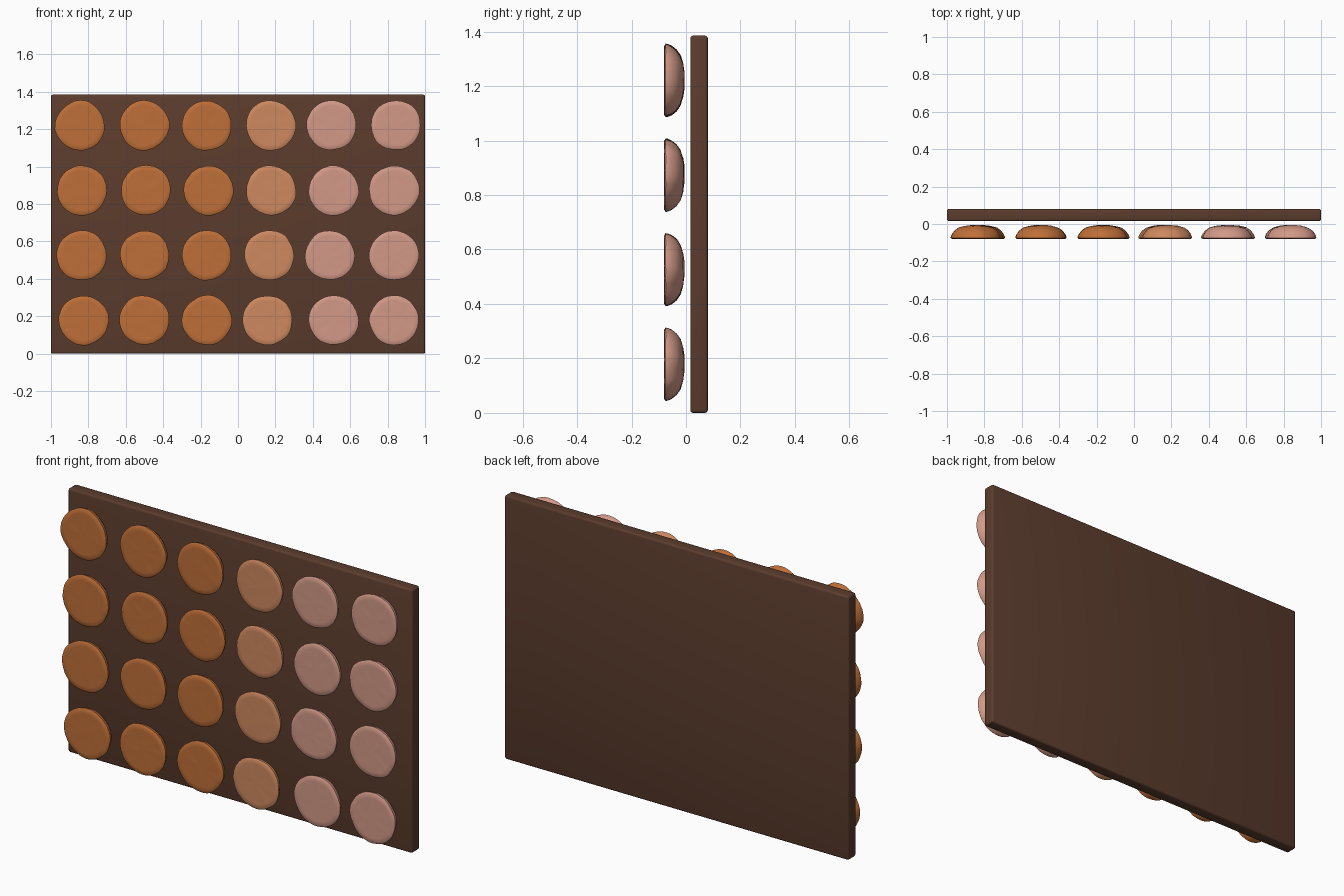
import bpy
import bmesh
import math
from mathutils import Vector, noise

cube = bpy.data.objects.get("Cube")
if cube:
    bpy.data.objects.remove(cube)


def make_material(name, rgb):
    mat = bpy.data.materials.new(name)
    mat.use_nodes = True
    colour = (*rgb, 1)
    mat.diffuse_color = colour
    shader = mat.node_tree.nodes["Principled BSDF"]
    shader.inputs["Base Color"].default_value = colour
    shader.inputs["Roughness"].default_value = 0.8
    return mat


wood = make_material("dark brown", (0.105, 0.045, 0.026))
caramel = make_material("caramel", (0.52, 0.16, 0.04))
tan = make_material("tan", (0.62, 0.25, 0.115))
pink = make_material("pale pink", (0.65, 0.32, 0.245))

HEIGHT = 1.385
FRONT = -0.08
SEGMENTS = 48

# Dome outline as (radius, y), from the flat front face to the crown at the back
PROFILE = [(0.035, FRONT), (0.07, FRONT), (0.105, FRONT), (0.126, FRONT),
           (0.133, -0.075), (0.132, -0.068), (0.126, -0.053), (0.112, -0.035),
           (0.09, -0.02), (0.06, -0.011), (0.03, -0.007)]


def add_object(name, bm, mat):
    mesh = bpy.data.meshes.new(name)
    bmesh.ops.recalc_face_normals(bm, faces=bm.faces)
    bm.to_mesh(mesh)
    bm.free()
    mesh.materials.append(mat)
    obj = bpy.data.objects.new(name, mesh)
    bpy.context.collection.objects.link(obj)
    return obj


def smooth(obj):
    bpy.ops.object.select_all(action="DESELECT")
    obj.select_set(True)
    bpy.context.view_layer.objects.active = obj
    bpy.ops.object.shade_smooth_by_angle(angle=math.radians(40))


def make_biscuit(name, x, z, mat, seed):
    bm = bmesh.new()
    offset = Vector((seed * 7.3, seed * 3.1, seed * 1.7))
    rings = []
    for radius, y in PROFILE:
        ring = []
        for i in range(SEGMENTS):
            angle = math.tau * i / SEGMENTS
            direction = Vector((math.cos(angle), 0, math.sin(angle)))
            # Broad lumps plus a slightly ragged rim
            lump = noise.noise(direction * 1.3 + offset)
            ragged = noise.noise(direction * 9 + offset)
            p = direction * radius * (1 + 0.045 * lump + 0.015 * ragged)
            dent = noise.noise(p * 18 + offset)
            p.y = y + (0.003 * dent if y > -0.06 else 0.002 * abs(dent))
            ring.append(bm.verts.new(p + Vector((x, 0, z))))
        rings.append(ring)
    for a, b in zip(rings, rings[1:]):
        for i in range(SEGMENTS):
            j = (i + 1) % SEGMENTS
            bm.faces.new((a[i], a[j], b[j], b[i]))
    # Close the face and crown with fans
    for ring, y in ((rings[0], FRONT), (rings[-1], -0.006)):
        centre = bm.verts.new((x, y, z))
        for i in range(SEGMENTS):
            bm.faces.new((centre, ring[i], ring[(i + 1) % SEGMENTS]))
    smooth(add_object(name, bm, mat))


# Board
bm = bmesh.new()
bmesh.ops.create_cube(bm, size=1)
bmesh.ops.scale(bm, vec=(2, 0.064, HEIGHT), verts=bm.verts)
bmesh.ops.translate(bm, vec=(0, 0.048, HEIGHT / 2), verts=bm.verts)
bmesh.ops.bevel(bm, geom=bm.edges[:], offset=0.01, segments=3, profile=0.5,
                affect="EDGES")
smooth(add_object("board", bm, wood))

# Biscuits: four rows from the top, six columns, nudged sideways (hundredths)
column_materials = [caramel] * 3 + [tan] + [pink] * 2
nudges = [(-1, 0, 0, 1, 0, 1), (0, 1, 1, 1, 1, 0),
          (0, 0, 0, 0, -1, 0), (1, 0, 0, -1, 1, 0)]
for row, shifts in enumerate(nudges):
    for col, (shift, mat) in enumerate(zip(shifts, column_materials)):
        make_biscuit(f"biscuit_row{row + 1}_column{col + 1}",
                     -0.835 + 0.334 * col + shift * 0.01,
                     1.22 - 0.347 * row, mat, row * 6 + col + 1)
